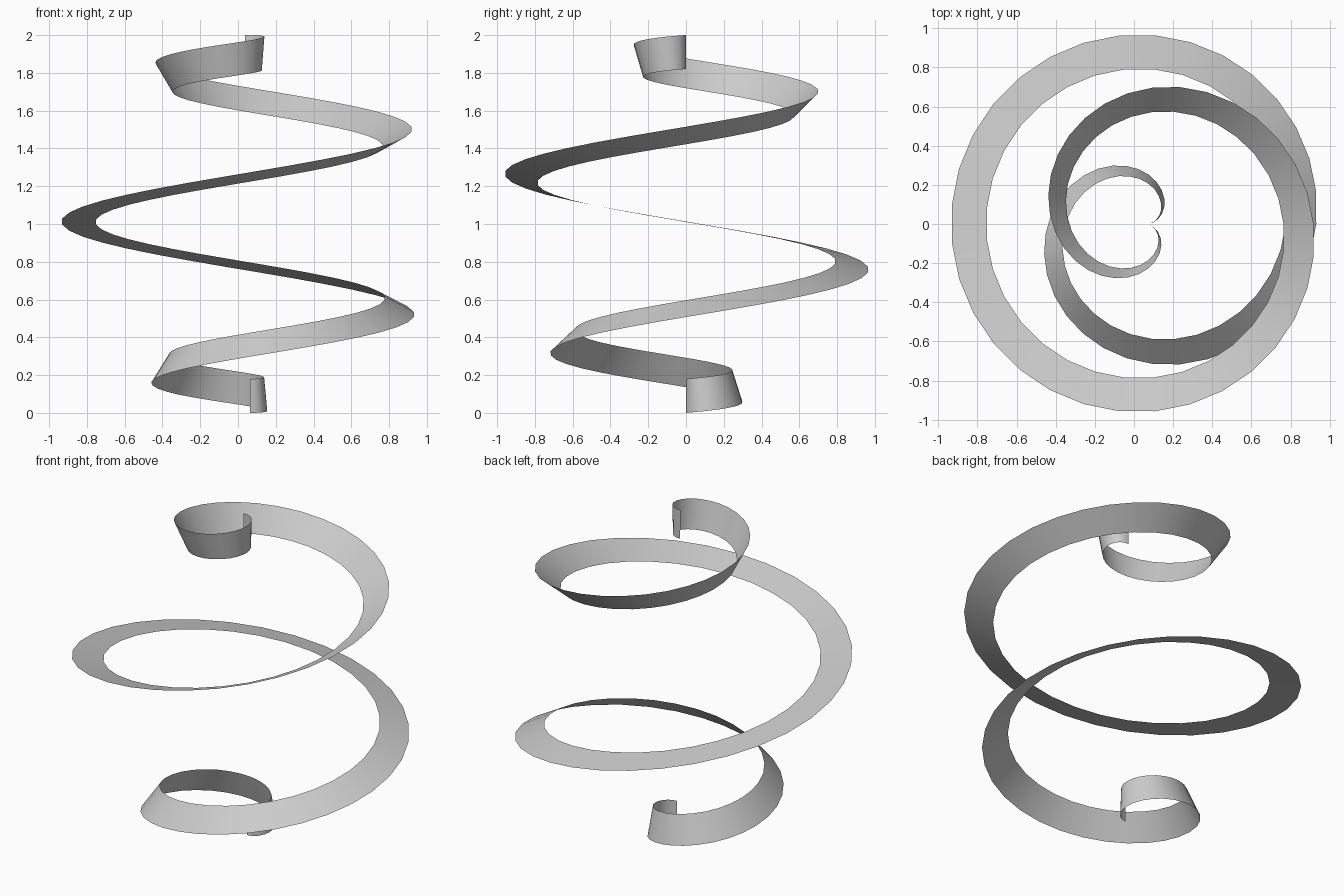
import bpy
import bmesh
from math import sin, cos, pi, radians

if "Cube" in bpy.data.objects:
    bpy.data.objects.remove(bpy.data.objects["Cube"])

TURNS = 3
SEGMENTS = 99            # facets along the whole ribbon
INNER = 0.82             # inner edge is the outer edge scaled to the sphere centre
SWEEP = radians(181.5)   # pole to slightly past the opposite pole
CENTRE_X = 0.0625


def spiral_point(t, scale):
    """Point on a spherical spiral, from the bottom pole (t=0) to the top (t=1)."""
    polar, turn = SWEEP * t, 2 * pi * TURNS * t
    r = sin(polar) * scale * 0.998
    return (CENTRE_X + r * cos(turn), r * sin(turn), 1 - scale * cos(polar))


# ribbon: quads bridging the outer and inner spirals
bm = bmesh.new()
pairs = [[bm.verts.new(spiral_point(i / SEGMENTS, s)) for s in (1.0, INNER)]
         for i in range(SEGMENTS + 1)]
for (a, b), (c, d) in zip(pairs, pairs[1:]):
    bm.faces.new((a, c, d, b)).smooth = True

mesh = bpy.data.meshes.new("spiral_ribbon")
bm.to_mesh(mesh)
bm.free()
ribbon = bpy.data.objects.new("spiral_ribbon", mesh)
bpy.context.collection.objects.link(ribbon)
